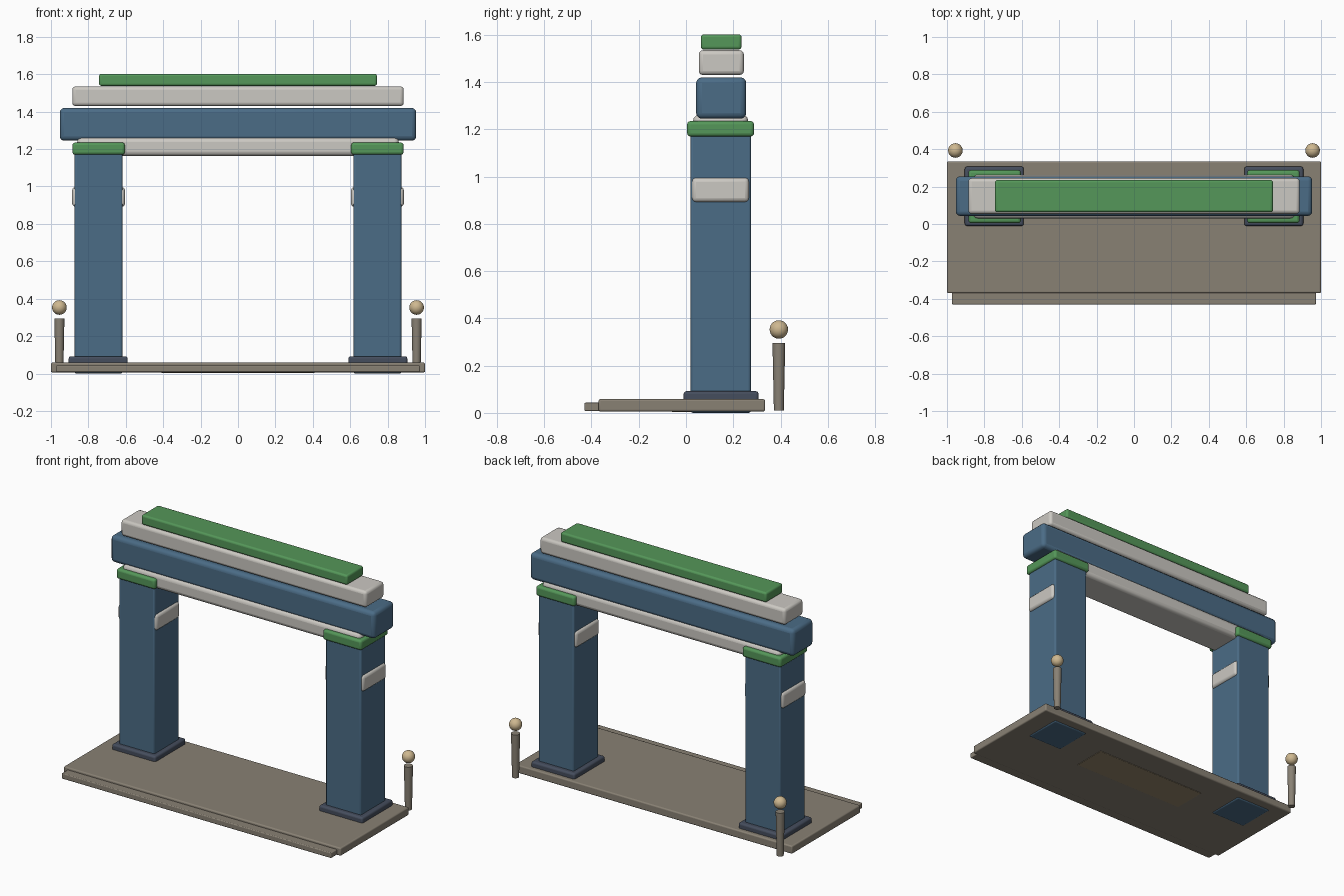
import bpy, math

if "Cube" in bpy.data.objects:
    bpy.data.objects.remove(bpy.data.objects["Cube"])


def make_mat(name, rgb):
    m = bpy.data.materials.new(name)
    m.diffuse_color = (*rgb, 1)
    m.use_nodes = True
    m.node_tree.nodes["Principled BSDF"].inputs["Base Color"].default_value = m.diffuse_color
    return m


BLUE = make_mat("blue_paint", (0.07, 0.15, 0.24))
GREEN = make_mat("green_paint", (0.09, 0.31, 0.10))
WHITE = make_mat("pale_plaster", (0.60, 0.58, 0.54))
STONE = make_mat("stone", (0.25, 0.22, 0.175))
SLATE = make_mat("slate", (0.06, 0.075, 0.11))
BRASS = make_mat("brass", (0.62, 0.48, 0.28))
TAN = make_mat("tan_stone", (0.30, 0.24, 0.15))


def finish(name, mat):
    ob = bpy.context.object
    ob.name = name
    ob.data.materials.append(mat)
    bpy.ops.object.shade_smooth_by_angle(angle=math.radians(35))
    return ob


def block(name, x, y, z, mat, bevel=0.01, segments=3):
    """Rounded box from (min, max) ranges."""
    bpy.ops.mesh.primitive_cube_add(size=1, location=[sum(r) / 2 for r in (x, y, z)])
    bpy.context.object.scale = [r[1] - r[0] for r in (x, y, z)]
    bpy.ops.object.transform_apply(location=False, rotation=False, scale=True)
    ob = bpy.context.object
    mod = ob.modifiers.new("round_edges", "BEVEL")
    mod.width, mod.segments = bevel, segments
    return finish(name, mat)


# Base slab, front step and inset panel underneath
block("platform", (-1, 1), (-0.37, 0.335), (0.006, 0.058), STONE, 0.008)
block("front_step", (-0.973, 0.973), (-0.43, -0.35), (0.008, 0.043), STONE, 0.005)
block("underside_panel", (-0.41, 0.41), (-0.06, 0.165), (0.003, 0.03), TAN, 0.002)

for side, s in (("left", -1), ("right", 1)):
    def span(a, b):
        return tuple(sorted((s * a, s * b)))

    # Pillar with plinth, band and capital
    block(side + "_plinth", span(0.59, 0.905), (-0.01, 0.307), (0.04, 0.092), SLATE, 0.012)
    block(side + "_pillar", span(0.618, 0.873), (0.02, 0.275), (0.0, 1.18), BLUE, 0.01)
    block(side + "_pillar_band", span(0.604, 0.887), (0.025, 0.267), (0.892, 0.996), WHITE, 0.018)
    block(side + "_capital", span(0.605, 0.885), (0.005, 0.288), (1.17, 1.235), GREEN, 0.014)

    # Rear bollard with floating ball
    px, py = s * 0.955, 0.393
    bpy.ops.mesh.primitive_cone_add(vertices=24, radius1=0.021, radius2=0.027,
                                    depth=0.285, location=(px, py, 0.153))
    finish(side + "_post", STONE)
    bpy.ops.mesh.primitive_uv_sphere_add(segments=24, ring_count=16, radius=0.039,
                                         location=(px, py, 0.353))
    finish(side + "_post_ball", BRASS)

# Stacked beams across the top
block("lintel", (-0.86, 0.86), (0.03, 0.263), (1.163, 1.262), WHITE, 0.025)
block("main_beam", (-0.953, 0.953), (0.043, 0.255), (1.245, 1.42), BLUE, 0.024)
block("upper_beam", (-0.886, 0.886), (0.054, 0.245), (1.43, 1.535), WHITE, 0.018)
block("roof_cap", (-0.743, 0.743), (0.063, 0.235), (1.538, 1.602), GREEN, 0.012)
